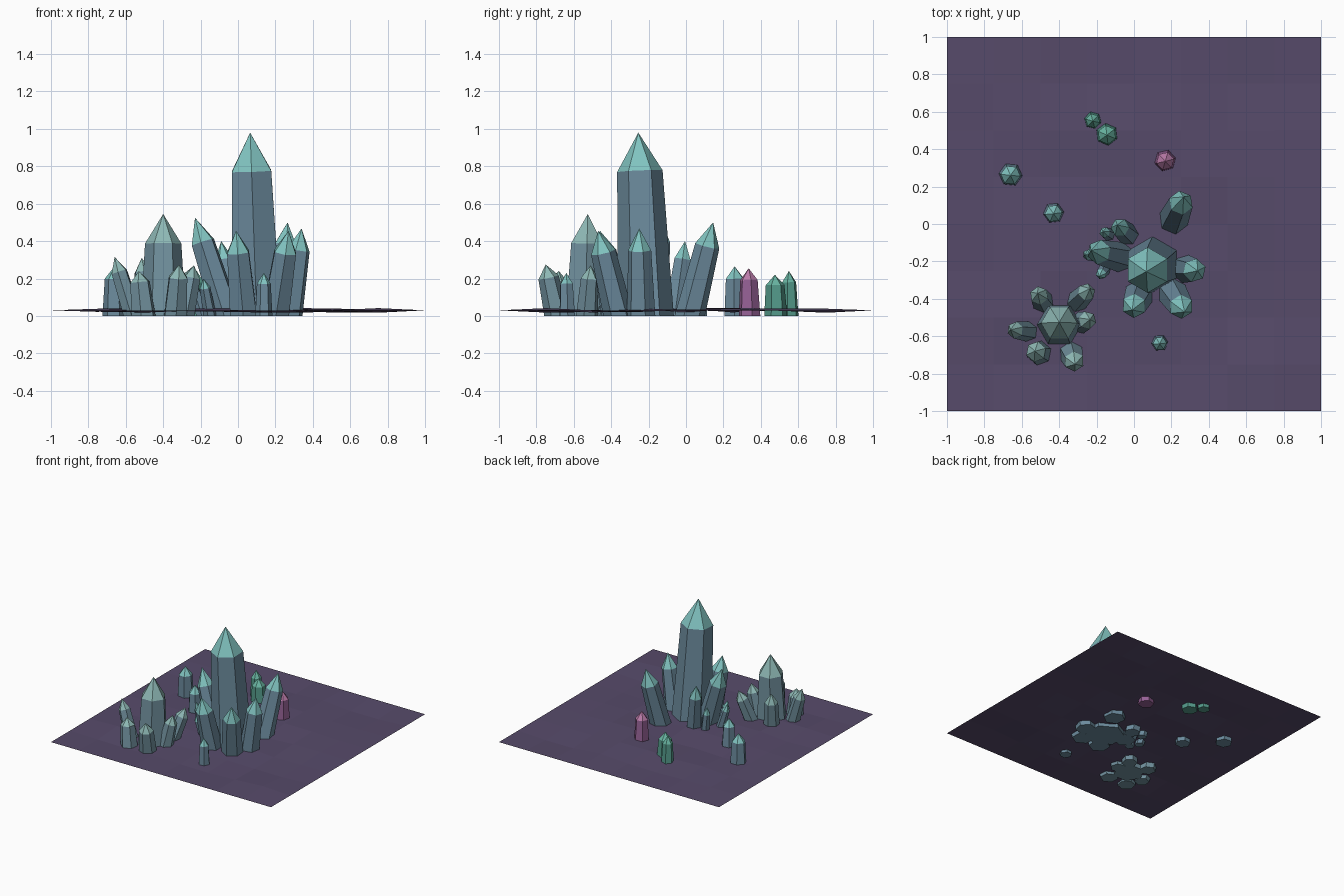
import bpy, bmesh, random
from math import cos, sin, pi, radians
from mathutils import Vector

if "Cube" in bpy.data.objects:
    bpy.data.objects.remove(bpy.data.objects["Cube"])

random.seed(4)


def material(name, rgb):
    m = bpy.data.materials.new(name)
    m.diffuse_color = (*rgb, 1)
    m.use_nodes = True
    m.node_tree.nodes["Principled BSDF"].inputs["Base Color"].default_value = m.diffuse_color
    return m


PALETTES = {
    "teal": (material("blue_shaft", (0.15, 0.26, 0.34)), material("teal_tip", (0.22, 0.55, 0.53))),
    "pale": (material("slate_shaft", (0.17, 0.29, 0.35)), material("pale_tip", (0.27, 0.48, 0.46))),
    "green": (material("green_shaft", (0.09, 0.33, 0.26)), material("green_tip", (0.14, 0.46, 0.36))),
    "pink": (material("violet_shaft", (0.30, 0.12, 0.30)), material("pink_tip", (0.50, 0.20, 0.40))),
}


def add_mesh(name, bm, mats):
    bmesh.ops.recalc_face_normals(bm, faces=bm.faces)
    mesh = bpy.data.meshes.new(name)
    bm.to_mesh(mesh)
    bm.free()
    for m in mats:
        mesh.materials.append(m)
    ob = bpy.data.objects.new(name, mesh)
    bpy.context.collection.objects.link(ob)
    return ob


def crystal(name, base, tip, r, palette="teal", shoulder=0.75, rot=None):
    """Six-sided tapered shaft, flat on the floor, with a pointed cap."""
    bm = bmesh.new()
    a0 = random.uniform(0, 60) if rot is None else rot
    b, t = Vector((*base, 0)), Vector(tip)
    turn = Vector((0, 0, 1)).rotation_difference(t - b)
    mid = b.lerp(t, shoulder)
    dirs = [Vector((cos(radians(a0) + i * pi / 3), sin(radians(a0) + i * pi / 3), 0)) for i in range(6)]
    low = [bm.verts.new(b + d * r) for d in dirs]
    high = [bm.verts.new(mid + turn @ (d * r * 0.81)) for d in dirs]
    apex = bm.verts.new(t)
    bm.faces.new(low[::-1])
    for i in range(6):
        j = (i + 1) % 6
        bm.faces.new((low[i], low[j], high[j], high[i]))
        bm.faces.new((high[i], high[j], apex)).material_index = 1
    add_mesh(name, bm, PALETTES[palette])


# Gently uneven cave floor with a level rim
bm = bmesh.new()
bmesh.ops.create_grid(bm, x_segments=8, y_segments=8, size=1)
for v in bm.verts:
    rim = max(abs(v.co.x), abs(v.co.y)) > 0.99
    v.co.z = 0.03 + (0 if rim else random.uniform(-0.014, 0.014))
add_mesh("cave_floor", bm, [material("purple_rock", (0.095, 0.070, 0.145))])

# Large cluster: tall spire ringed by leaning crystals
crystal("main_spire", (0.10, -0.215), (0.065, -0.255, 0.98), 0.150, shoulder=0.79, rot=30)
large_ring = [
    ((0.21, 0.02), (0.265, 0.145, 0.50), 0.082),
    ((0.27, -0.24), (0.34, -0.25, 0.468), 0.078),
    ((0.20, -0.36), (0.27, -0.47, 0.455), 0.082),
    ((0.03, -0.37), (-0.01, -0.46, 0.455), 0.082),
    ((-0.06, -0.18), (-0.23, -0.14, 0.525), 0.082),
    ((-0.03, -0.06), (-0.09, -0.005, 0.40), 0.062),
]
for i, (b, t, r) in enumerate(large_ring):
    crystal(f"large_cluster_crystal_{i + 1}", b, t, r)

# Small shards beside the large cluster
shards = [
    ((-0.13, -0.06), (-0.165, -0.04, 0.23), 0.036),
    ((-0.19, -0.165), (-0.265, -0.165, 0.24), 0.036),
    ((-0.15, -0.23), (-0.185, -0.28, 0.20), 0.036),
]
for i, (b, t, r) in enumerate(shards):
    crystal(f"small_shard_{i + 1}", b, t, r)

# Second, lower cluster
crystal("low_spire", (-0.40, -0.54), (-0.40, -0.525, 0.545), 0.120, "pale", 0.71, 0)
low_ring = [
    ((-0.485, -0.42), (-0.515, -0.37, 0.31), 0.062),
    ((-0.31, -0.42), (-0.235, -0.345, 0.27), 0.060),
    ((-0.56, -0.575), (-0.66, -0.565, 0.315), 0.056),
    ((-0.29, -0.53), (-0.235, -0.51, 0.27), 0.060),
    ((-0.505, -0.69), (-0.53, -0.68, 0.24), 0.068),
    ((-0.335, -0.69), (-0.315, -0.75, 0.275), 0.068),
]
for i, (b, t, r) in enumerate(low_ring):
    crystal(f"low_cluster_crystal_{i + 1}", b, t, r, "pale")

# Lone upright crystals scattered around
loners = [
    ("left_lone_crystal", (-0.66, 0.265), 0.265, 0.065, "teal"),
    ("inner_lone_crystal", (-0.43, 0.06), 0.25, 0.058, "teal"),
    ("front_lone_crystal", (0.138, -0.635), 0.23, 0.046, "teal"),
    ("pink_crystal", (0.167, 0.34), 0.255, 0.060, "pink"),
    ("green_crystal_1", (-0.22, 0.555), 0.24, 0.048, "green"),
    ("green_crystal_2", (-0.145, 0.48), 0.22, 0.062, "green"),
]
for name, (x, y), h, r, pal in loners:
    crystal(name, (x, y), (x, y - 0.005, h), r, pal)
